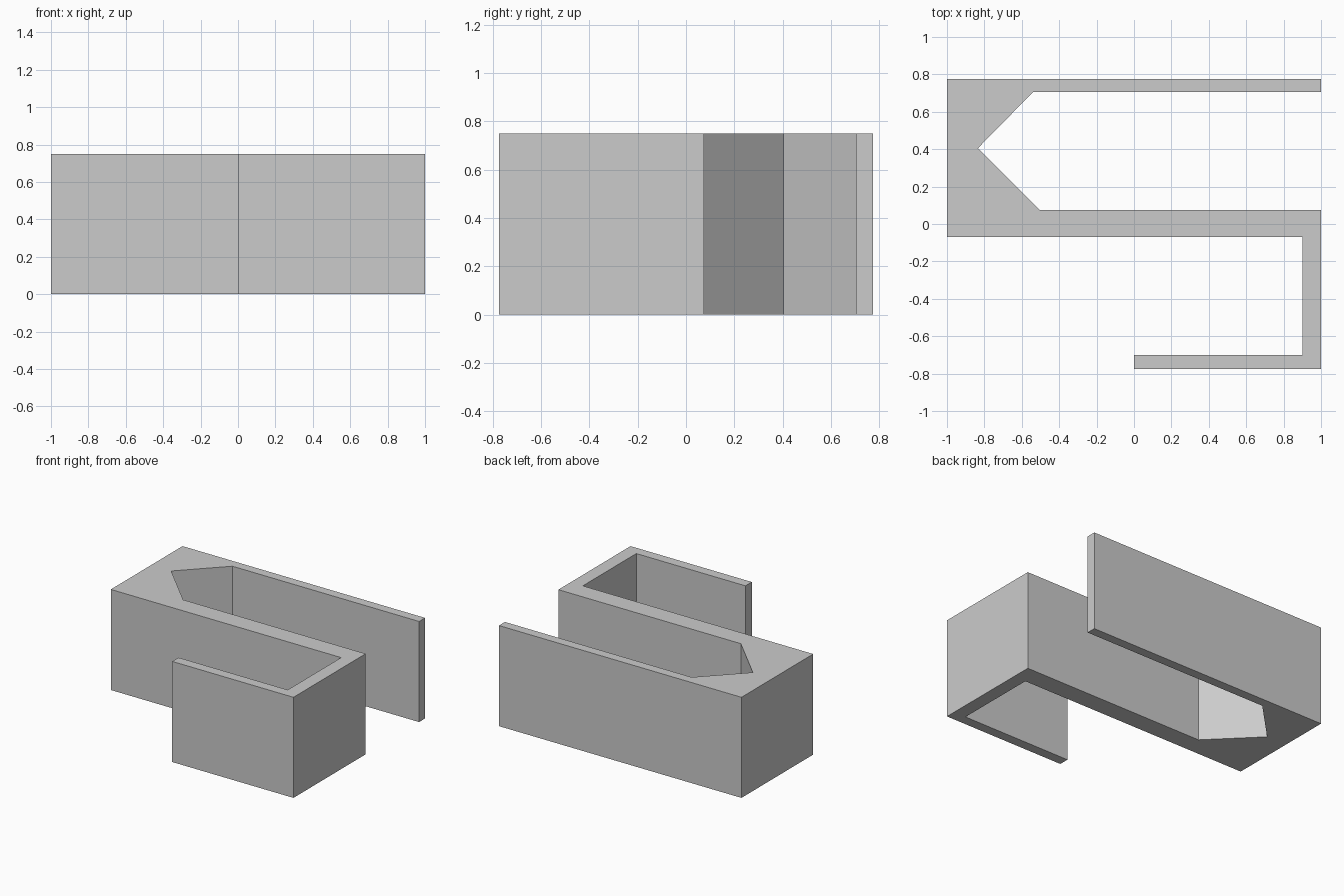
import bpy
import bmesh

HEIGHT = 0.75

cube = bpy.data.objects.get("Cube")
if cube:
    bpy.data.objects.remove(cube, do_unlink=True)

# Plain grey finish
grey = bpy.data.materials.new("light_grey")
grey.use_nodes = True
color = (0.6, 0.6, 0.6, 1)
grey.diffuse_color = color
grey.node_tree.nodes["Principled BSDF"].inputs["Base Color"].default_value = color


def extrude_outline(name, outline, height):
    """Raise a closed plan outline into a solid prism."""
    bm = bmesh.new()
    face = bm.faces.new([bm.verts.new((x, y, 0)) for x, y in outline])
    result = bmesh.ops.extrude_face_region(bm, geom=[face])
    top = [v for v in result["geom"] if isinstance(v, bmesh.types.BMVert)]
    bmesh.ops.translate(bm, verts=top, vec=(0, 0, height))
    bmesh.ops.recalc_face_normals(bm, faces=bm.faces)
    mesh = bpy.data.meshes.new(name)
    bm.to_mesh(mesh)
    bm.free()
    mesh.materials.append(grey)
    obj = bpy.data.objects.new(name, mesh)
    bpy.context.collection.objects.link(obj)
    return obj


# Continuous wall: thin back arm, notched end block, middle bar, front hook
outline = [
    (-1, 0.775), (1, 0.775), (1, 0.705), (-0.54, 0.705),
    (-0.835, 0.405), (-0.505, 0.075), (1, 0.075),
    (1, -0.775), (0, -0.775), (0, -0.7), (0.9, -0.7),
    (0.9, -0.07), (-1, -0.07),
]
extrude_outline("folded_wall", outline, HEIGHT)
